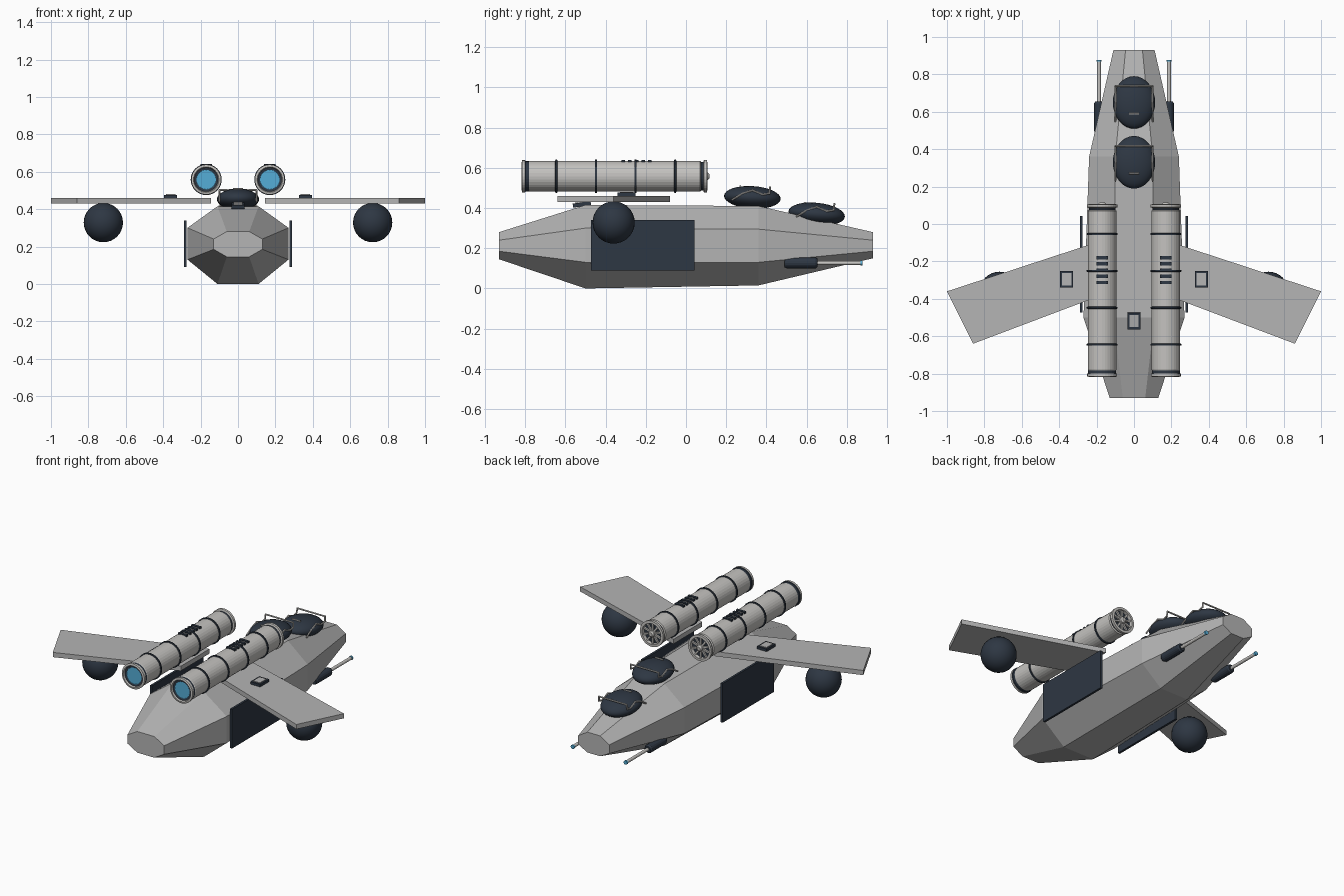
import bpy, bmesh, math
from mathutils import Matrix, Vector

cube = bpy.data.objects.get("Cube")
if cube:
    bpy.data.objects.remove(cube, do_unlink=True)


def material(name, rgb):
    m = bpy.data.materials.new(name)
    m.use_nodes = True
    m.diffuse_color = (*rgb, 1)
    m.node_tree.nodes["Principled BSDF"].inputs["Base Color"].default_value = (*rgb, 1)
    return m


GREY = material("hull grey", (0.46, 0.46, 0.46))
SILVER = material("pale metal", (0.55, 0.54, 0.52))
NAVY = material("dark navy", (0.027, 0.038, 0.056))
BLUE = material("glow blue", (0.09, 0.42, 0.68))


def finish(name, bm, *mats, smooth=False):
    bmesh.ops.recalc_face_normals(bm, faces=bm.faces)
    me = bpy.data.meshes.new(name)
    bm.to_mesh(me)
    bm.free()
    for m in mats:
        me.materials.append(m)
    ob = bpy.data.objects.new(name, me)
    bpy.context.collection.objects.link(ob)
    if smooth:
        me.shade_smooth()
    return ob


def box(name, loc, size, mat, tilt=0):
    bm = bmesh.new()
    m = Matrix.Translation(loc) @ Matrix.Rotation(tilt, 4, "X") @ Matrix.Diagonal((*size, 1))
    bmesh.ops.create_cube(bm, size=1, matrix=m)
    return finish(name, bm, mat)


def ball(name, loc, radii, mat, tilt=0):
    bm = bmesh.new()
    m = Matrix.Translation(loc) @ Matrix.Rotation(tilt, 4, "X") @ Matrix.Diagonal((*radii, 1))
    bmesh.ops.create_uvsphere(bm, u_segments=32, v_segments=16, radius=1, matrix=m)
    return finish(name, bm, mat, smooth=True)


def lathe(name, x, z, profile, mats, sides=24):
    """Spin (radius, y, material of the next band) points about a y-axis line."""
    bm = bmesh.new()
    rings = []
    for r, y, _ in profile:
        rings.append([bm.verts.new((x + r * math.cos(a), y, z + r * math.sin(a)))
                      for a in (math.tau * i / sides for i in range(sides))])
    for (_, _, mat), a, b in zip(profile, rings, rings[1:]):
        for i in range(sides):
            j = (i + 1) % sides
            bm.faces.new((a[i], a[j], b[j], b[i])).material_index = mat
    bm.faces.new(rings[0]).material_index = profile[0][2]
    bm.faces.new(rings[-1]).material_index = profile[-1][2]
    return finish(name, bm, *mats)


def rod(name, points, radius, mat):
    """Thin tube along a polyline."""
    bm = bmesh.new()
    for p, q in zip(points, points[1:]):
        p, q = Vector(p), Vector(q)
        d = q - p
        m = Matrix.Translation((p + q) / 2) @ d.to_track_quat("Z", "Y").to_matrix().to_4x4()
        bmesh.ops.create_cone(bm, cap_ends=True, segments=8, radius1=radius,
                              radius2=radius, depth=d.length + radius, matrix=m)
    return finish(name, bm, mat)


def hatch(name, x, y, z, tilt=0):
    box(name + "_frame", (x, y, z), (0.07, 0.09, 0.02), NAVY, tilt)
    box(name + "_lid", (x, y, z + 0.008), (0.05, 0.066, 0.012), GREY, tilt)


# Fuselage: octagonal sections joined along y
# (y, half width, top half width, bottom z, low side z, high side z, top z)
sections = [
    (-0.93, 0.13, 0.06, 0.145, 0.185, 0.24, 0.28),
    (-0.50, 0.27, 0.11, 0.0, 0.13, 0.30, 0.415),
    (0.36, 0.24, 0.10, 0.015, 0.13, 0.295, 0.41),
    (0.93, 0.11, 0.045, 0.15, 0.185, 0.24, 0.28),
]
bm = bmesh.new()
loops = []
for y, w, t, z0, z1, z2, z3 in sections:
    half = [(t, z0), (w, z1), (w, z2), (t, z3)]
    ring = half + [(-x, z) for x, z in reversed(half)]
    loops.append([bm.verts.new((x, y, z)) for x, z in ring])
for a, b in zip(loops, loops[1:]):
    for i in range(8):
        j = (i + 1) % 8
        bm.faces.new((a[i], a[j], b[j], b[i]))
bm.faces.new(loops[0])
bm.faces.new(loops[-1])
finish("fuselage", bm, GREY)
hatch("rear_hatch", 0, -0.518, 0.418, 0.15)

# Canopies with their thin metal frames
for name, cy, cz, tilt in (("rear", 0.33, 0.453, -0.06), ("front", 0.65, 0.37, -0.1)):
    ball(name + "_canopy", (0, cy, cz), (0.113, 0.141, 0.056), NAVY, tilt)
    for side, s in (("left", 1), ("right", -1)):
        rail = [(0.10, -0.10, -0.012), (0.098, -0.05, 0.018), (0.098, 0.0, 0.036),
                (0.098, 0.05, 0.014), (0.10, 0.085, 0.02), (0.098, 0.088, 0.05)]
        rod(f"{name}_canopy_rail_{side}",
            [(s * x, cy + y, cz + z) for x, y, z in rail], 0.005, SILVER)
    rod(name + "_canopy_bow", [(x, cy + 0.088, cz + 0.05) for x in (-0.098, 0.098)],
        0.005, SILVER)
    rod(name + "_canopy_handle", [(x, cy - 0.06, cz + 0.056) for x in (-0.025, 0.025)],
        0.005, SILVER)

# Engine outline from the glowing exhaust (-y) to the intake (+y)
engine = [
    (0.052, -0.805, 2), (0.053, -0.806, 1), (0.064, -0.808, 0), (0.068, -0.818, 0),
    (0.080, -0.815, 0), (0.080, -0.800, 1), (0.075, -0.798, 1), (0.075, -0.782, 0),
    (0.077, -0.778, 0), (0.077, 0.070, 0), (0.070, 0.075, 1), (0.072, 0.086, 0),
    (0.082, 0.090, 0), (0.082, 0.105, 0), (0.066, 0.106, 0), (0.064, 0.085, 1),
]

for side, s in (("left", 1), ("right", -1)):
    ex, ez = s * 0.17, 0.558
    lathe("engine_" + side, ex, ez, engine, (SILVER, NAVY, BLUE), 32)
    for k in range(4):
        y = -0.645 + 0.197 * k
        lathe(f"engine_band_{side}_{k}", ex, ez,
              [(0.076, y - 0.006, 0), (0.083, y - 0.004, 0),
               (0.083, y + 0.004, 0), (0.076, y + 0.006, 0)], (NAVY,), 32)
    for k in range(5):
        box(f"engine_vent_{side}_{k}", (ex, -0.18 - 0.033 * k, ez + 0.072),
            (0.062, 0.017, 0.02), NAVY)
    # Intake fan
    bm = bmesh.new()
    for k in range(10):
        m = (Matrix.Translation((ex, 0.092, ez)) @ Matrix.Rotation(math.tau * k / 10, 4, "Y")
             @ Matrix.Translation((0, 0, 0.042)) @ Matrix.Diagonal((0.011, 0.01, 0.05, 1)))
        bmesh.ops.create_cube(bm, size=1, matrix=m)
    finish("intake_fan_" + side, bm, SILVER)
    lathe("intake_hub_" + side, ex, ez,
          [(0.02, 0.08, 0), (0.02, 0.108, 0), (0.012, 0.116, 0)], (SILVER,), 16)

    # Swept wing plate
    bm = bmesh.new()
    outline = [(0.145, -0.08), (1.0, -0.36), (0.86, -0.64), (0.145, -0.37)]
    low = [bm.verts.new((s * x, y, 0.43)) for x, y in outline]
    top = bmesh.ops.extrude_face_region(bm, geom=[bm.faces.new(low)])
    bmesh.ops.translate(bm, vec=(0, 0, 0.03),
                        verts=[v for v in top["geom"] if isinstance(v, bmesh.types.BMVert)])
    finish("wing_" + side, bm, GREY)
    hatch("wing_hatch_" + side, s * 0.36, -0.295, 0.466)

    # Pod under the wing and flat armour plate on the flank
    ball("wing_pod_" + side, (s * 0.72, -0.36, 0.328), (0.105,) * 3, NAVY)
    box("side_plate_" + side, (s * 0.282, -0.215, 0.215), (0.014, 0.515, 0.25), NAVY)

    # Nose gun
    gx, gz = s * 0.187, 0.127
    lathe("gun_body_" + side, gx, gz,
          [(0.022, 0.49, 0), (0.027, 0.50, 0), (0.027, 0.645, 0), (0.02, 0.655, 0)],
          (NAVY,), 16)
    lathe("gun_barrel_" + side, gx, gz, [(0.01, 0.65, 0), (0.01, 0.868, 0)], (SILVER,), 12)
    lathe("gun_tip_" + side, gx, gz, [(0.013, 0.868, 0), (0.013, 0.878, 0)], (BLUE,), 12)
